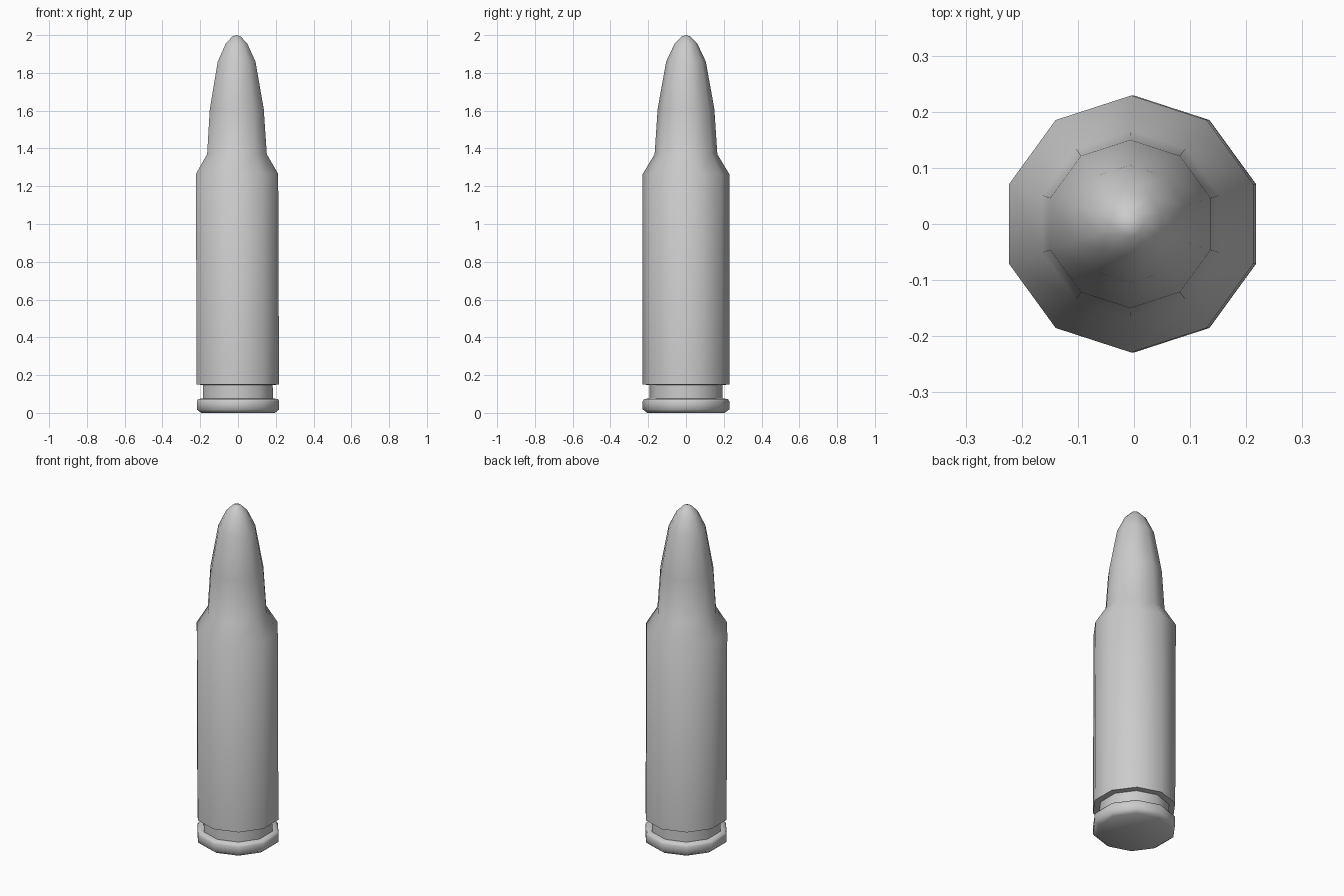
import bpy, bmesh, math

if "Cube" in bpy.data.objects:
    bpy.data.objects.remove(bpy.data.objects["Cube"])

SIDES = 10


def lean(z):
    # the model tilts very slightly towards -x
    return -0.004 * z


def lathe(name, profile, cap_bottom=False, cap_top=False):
    """Revolve (radius, height) points into a ten-sided shell."""
    bm = bmesh.new()
    rings = []
    for r, z in profile:
        if r == 0:
            rings.append([bm.verts.new((lean(z), 0, z))])
            continue
        angles = [math.pi / 2 + i * math.tau / SIDES for i in range(SIDES)]
        rings.append([bm.verts.new((r * math.cos(a) + lean(z), r * math.sin(a), z))
                      for a in angles])
    for lo, hi in zip(rings, rings[1:]):
        for i in range(SIDES):
            j = (i + 1) % SIDES
            if len(hi) == 1:
                bm.faces.new((lo[i], lo[j], hi[0]))
            else:
                bm.faces.new((lo[i], lo[j], hi[j], hi[i]))
    if cap_bottom:
        bm.faces.new(rings[0][::-1])
    if cap_top:
        bm.faces.new(rings[-1])
    mesh = bpy.data.meshes.new(name)
    bm.to_mesh(mesh)
    bm.free()
    obj = bpy.data.objects.new(name, mesh)
    bpy.context.collection.objects.link(obj)
    bpy.ops.object.select_all(action='DESELECT')
    obj.select_set(True)
    bpy.context.view_layer.objects.active = obj
    bpy.ops.object.shade_smooth_by_angle(angle=math.radians(60))
    return obj


# One continuous shell: rim, groove, case, shoulder, then rounded nose
lathe("cartridge", [
    (0.205, 0.0), (0.229, 0.018), (0.229, 0.062), (0.222, 0.074),   # rim
    (0.194, 0.076), (0.194, 0.148),                                # groove
    (0.229, 0.15), (0.229, 1.265),                                 # case
    (0.166, 1.37),                                                 # shoulder
    (0.15, 1.61), (0.105, 1.86), (0.06, 1.955), (0.024, 1.992), (0.0, 2.0),  # nose
], cap_bottom=True)
